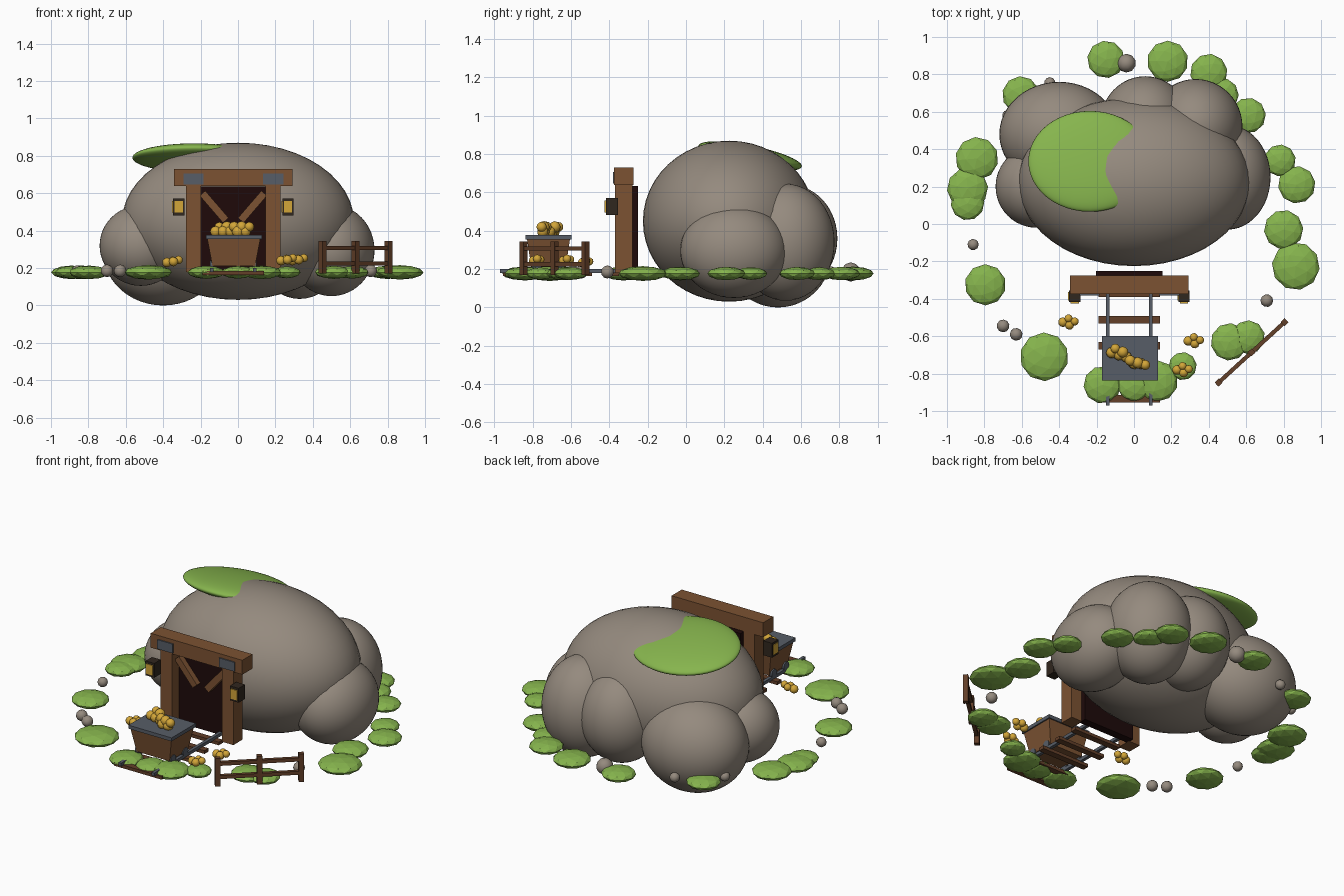
import bpy, bmesh, math, random
from mathutils import Vector

random.seed(4)
if "Cube" in bpy.data.objects:
    bpy.data.objects.remove(bpy.data.objects["Cube"])


def material(name, rgb):
    m = bpy.data.materials.new(name)
    m.use_nodes = True
    m.diffuse_color = (*rgb, 1)
    m.node_tree.nodes["Principled BSDF"].inputs["Base Color"].default_value = (*rgb, 1)
    return m


ROCK = material("warm_grey_rock", (.30, .255, .21))
LEAF = material("leaf_green", (.24, .46, .075))
WOOD = material("timber_brown", (.20, .085, .032))
DARK_WOOD = material("dark_timber", (.125, .05, .022))
IRON = material("iron_grey", (.095, .11, .135))
GOLD = material("gold", (.65, .38, .04))
VOID = material("tunnel_black", (.013, .003, .003))
FRAME = material("lantern_dark", (.03, .02, .013))


def finish(obj, name, mat, smooth=False):
    obj.name = name
    obj.data.materials.append(mat)
    if smooth:
        bpy.ops.object.shade_smooth_by_angle()
    return obj


def ball(name, loc, size, mat, rot=(0, 0, 0)):
    bpy.ops.mesh.primitive_uv_sphere_add(segments=48, ring_count=24, location=loc, rotation=rot)
    obj = bpy.context.object
    obj.scale = size
    return finish(obj, name, mat, True)


def lump(name, loc, size, mat, detail=2, smooth=False):
    bpy.ops.mesh.primitive_ico_sphere_add(subdivisions=detail, location=loc,
                                          rotation=(0, 0, random.uniform(0, 6)))
    obj = bpy.context.object
    obj.scale = size
    return finish(obj, name, mat, smooth)


def box(name, low, high, mat):
    low, high = Vector(low), Vector(high)
    bpy.ops.mesh.primitive_cube_add(size=1, location=(low + high) / 2)
    obj = bpy.context.object
    obj.scale = high - low
    return finish(obj, name, mat)


def beam(name, start, end, width, depth, mat):
    start, end = Vector(start), Vector(end)
    bpy.ops.mesh.primitive_cube_add(size=1, location=(start + end) / 2)
    obj = bpy.context.object
    obj.scale = (width, depth, (end - start).length)
    obj.rotation_euler = (end - start).to_track_quat('Z', 'Y').to_euler()
    return finish(obj, name, mat)


# Hill made of overlapping boulders
ball("main_boulder", (0, .225, .45), (.62, .45, .42), ROCK)
ball("right_boulder", (.5, .25, .295), (.23, .28, .245), ROCK)
ball("left_boulder", (-.52, .2, .32), (.22, .22, .215), ROCK)
ball("back_left_boulder", (-.4, .48, .285), (.32, .28, .285), ROCK)
ball("back_middle_boulder", (.06, .54, .36), (.24, .25, .28), ROCK)
ball("back_right_boulder", (.33, .52, .34), (.25, .255, .305), ROCK)
ball("moss_patch", (-.235, .335, .79), (.33, .275, .055), LEAF, (-.2, 0, 0))

# Ring of bushes: x, y, radius
bushes = [(-.15, .88, .1), (.18, .87, .11), (.4, .81, .1), (.47, .69, .09),
          (.61, .58, .095), (.78, .34, .085), (.87, .21, .1), (.8, -.03, .105),
          (.865, -.225, .128), (-.605, .69, .1), (-.84, .35, .115), (-.89, .19, .11),
          (-.89, .11, .09), (-.795, -.325, .11), (-.48, -.71, .13), (.51, -.63, .1),
          (.61, -.605, .09), (.26, -.76, .075), (-.17, -.86, .1), (0, -.86, .09),
          (.125, -.84, .11)]
for x, y, r in bushes:
    lump("bush", (x, y, .177), (r, r, .022 + r * .13), LEAF)

# Loose stones
for x, y, r in [(-.04, .86, .05), (-.45, .755, .03), (-.675, .58, .03), (-.86, -.11, .03),
                (-.7, -.545, .034), (-.63, -.59, .034), (.71, -.41, .034)]:
    lump("stone", (x, y, .185), (r, r, r), ROCK, 2, True)

# Mine entrance, mirrored about its own centre line
MID = -.025
box("tunnel_mouth", (MID - .178, -.3, .18), (MID + .178, -.25, .635), VOID)
box("lintel", (MID - .317, -.375, .64), (MID + .317, -.275, .73), WOOD)
for s in (-1, 1):
    def span(a, b):
        return sorted((MID + s * a, MID + s * b))
    x0, x1 = span(.172, .252)
    box("post", (x0, -.37, .18), (x1, -.28, .645), WOOD)
    beam("brace", (MID + s * .165, -.31, .6), (MID + s * .04, -.31, .455), .05, .04, WOOD)
    x0, x1 = span(.16, .267)
    box("iron_plate", (x0, -.382, .648), (x1, -.374, .706), IRON)
    x0, x1 = span(.262, .322)
    box("lantern", (x0, -.418, .482), (x1, -.355, .572), FRAME)
    box("lantern_glass", (x0 + .008, -.424, .496), (x1 - .008, -.417, .558), GOLD)
    box("lantern_side_glass", (x0 - .005, -.41, .496), (x0 + .002, -.363, .558), GOLD)

# Track
for x in (-.14, .09):
    box("rail", (x - .01, -.97, .18), (x + .01, -.3, .2), IRON)
for i in range(5):
    y = -.37 - i * .141
    box("sleeper", (-.19, y - .02, .163), (.14, y + .02, .183), DARK_WOOD)

# Cart: tapered body, rim and wheels
body = box("cart_body", (-.165, -.83, .21), (.12, -.605, .36), WOOD)
for v in body.data.vertices:
    if v.co.z < 0:
        v.co.x *= .8
        v.co.y *= .8
box("cart_rim", (-.172, -.838, .355), (.127, -.598, .377), IRON)
for x in (-.14, .09):
    for y in (-.78, -.66):
        bpy.ops.mesh.primitive_cylinder_add(vertices=16, radius=.026, depth=.02,
                                            location=(x, y, .215), rotation=(0, math.pi / 2, 0))
        finish(bpy.context.object, "cart_wheel", IRON, True)

# Gold heaped in the cart
for i in range(10):
    t = i / 9
    r = random.uniform(.025, .034)
    lump("cart_gold", (-.12 + t * .18, -.675 - t * .075 + random.uniform(-.02, .02),
                       .395 + .025 * (i % 2)), (r, r, r), GOLD, 2, True)

# Gold on the ground
for x, y, z in [(-.355, -.525, .23), (.315, -.625, .24), (.255, -.78, .24)]:
    for dx, dy, dz, r in [(-.025, 0, 0, .026), (.01, -.015, .004, .025),
                          (.005, .02, .01, .022), (.038, .004, .014, .022)]:
        lump("ground_gold", (x + dx, y + dy, z + dz), (r, r, r), GOLD, 2, True)

# Fence
start, end = Vector((.452, -.848, 0)), Vector((.805, -.525, 0))
for t in (0, .5, 1):
    p = start.lerp(end, t)
    post = box("fence_post", (p.x - .015, p.y - .015, .17), (p.x + .015, p.y + .015, .345), DARK_WOOD)
    post.rotation_euler.z = math.atan2(end.y - start.y, end.x - start.x)
for z in (.225, .308):
    up = Vector((0, 0, z))
    beam("fence_rail", start + up, end + up, .022, .022, DARK_WOOD)
